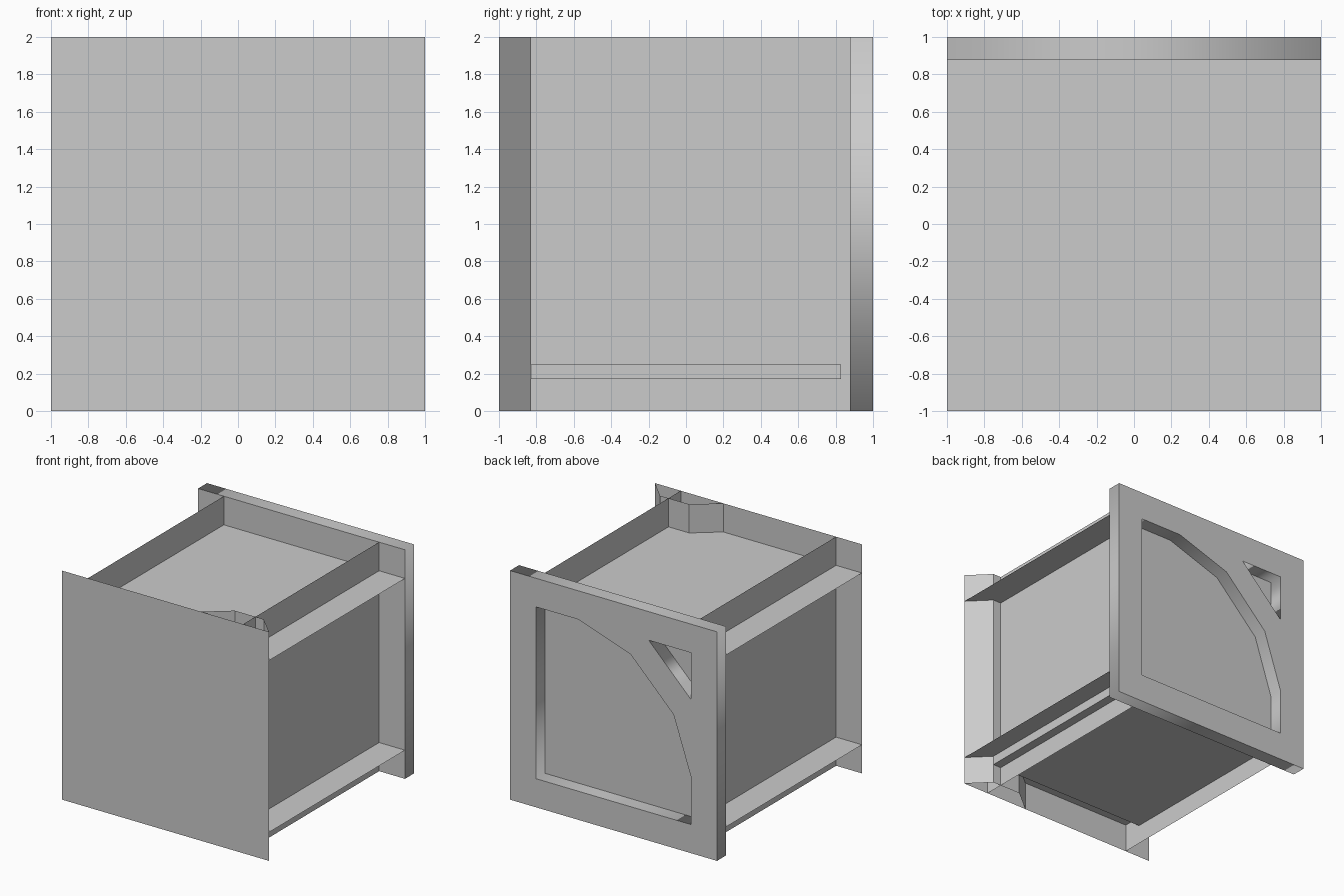
import bpy
from math import pi
from mathutils import Matrix

cube = bpy.data.objects.get("Cube")
if cube:
    bpy.data.objects.remove(cube, do_unlink=True)

OUT, IN, LIP, ARC = 1.0, 0.75, 0.83, 0.34   # half sizes shared by the parts
BACK = 0.876                                # inner side of the back plate

grey = bpy.data.materials.new("plain grey")
grey.use_nodes = True
colour = (0.6, 0.6, 0.6, 1)
grey.diffuse_color = colour
bsdf = next(n for n in grey.node_tree.nodes if n.type == "BSDF_PRINCIPLED")
bsdf.inputs["Base Color"].default_value = colour


def add_mesh(name, verts, faces):
    mesh = bpy.data.meshes.new(name)
    mesh.from_pydata(verts, [], faces)
    return add_object(name, mesh)


def add_object(name, mesh):
    mesh.materials.clear()
    mesh.materials.append(grey)
    obj = bpy.data.objects.new(name, mesh)
    bpy.context.scene.collection.objects.link(obj)
    return obj


def wall(name, path, low=0, high=2):
    """Upright thin wall following a path of (x, y) points."""
    verts = [(x, y, z) for x, y in path for z in (low, high)]
    faces = [(2 * i, 2 * i + 2, 2 * i + 3, 2 * i + 1) for i in range(len(path) - 1)]
    return add_mesh(name, verts, faces)


def shelf(name, z, x, y0, y1):
    """Level thin sheet centred on x."""
    verts = [(-x, y0, z), (x, y0, z), (x, y1, z), (-x, y1, z)]
    return add_mesh(name, verts, [(0, 1, 2, 3)])


def outline_plate(name, outlines, thickness):
    """Flat plate from an outer outline and its holes, in x and z."""
    curve = bpy.data.curves.new(name, "CURVE")
    curve.dimensions = "2D"
    curve.fill_mode = "BOTH"
    curve.extrude = thickness / 2
    for points in outlines:
        spline = curve.splines.new("POLY")
        spline.points.add(len(points) - 1)
        for p, (x, z) in zip(spline.points, points):
            p.co = (x, z, 0, 1)
        spline.use_cyclic_u = True
    temp = bpy.data.objects.new(name, curve)
    bpy.context.scene.collection.objects.link(temp)
    bpy.context.view_layer.update()
    graph = bpy.context.evaluated_depsgraph_get()
    mesh = bpy.data.meshes.new_from_object(temp.evaluated_get(graph))
    bpy.data.objects.remove(temp, do_unlink=True)
    mesh.transform(Matrix.Translation((0, OUT - thickness / 2, 0))
                   @ Matrix.Rotation(pi / 2, 4, "X"))
    return add_object(name, mesh)


# Crossing sheets that form the recessed sides, top and floor
wall("left_panel", [(IN, -OUT), (IN, BACK)])
wall("right_panel", [(-IN, BACK), (-IN, -OUT)])
shelf("top_panel", 1 + IN, OUT, -OUT, BACK)
shelf("bottom_panel", 1 - IN, OUT, -OUT, BACK)

# Front sheet
wall("front_panel", [(-OUT, -OUT), (OUT, -OUT)])

# Hollow corner post behind the front sheet
wall("corner_post", [(OUT, -OUT), (LIP, -LIP), (0.55, -LIP), (ARC, -OUT)])

# Floor slab whose rim pokes out below the ledges
wall("floor_slab_rim", [(-LIP, -LIP), (LIP, -LIP), (LIP, LIP), (-LIP, LIP), (-LIP, -LIP)],
     1 - LIP, 1 - IN)
shelf("floor_slab_underside", 1 - LIP, LIP, -LIP, LIP)

# Back frame with a curved corner brace
frame = [(-OUT, 0), (OUT, 0), (OUT, 2), (-OUT, 2)]
window = [(IN, 1 - IN), (IN, 1 + IN), (ARC, 1 + IN), (-0.165, 1.58),
          (-0.58, 1.165), (-IN, 1 - ARC), (-IN, 1 - IN)]
gap = [(-ARC, 1 + IN), (-IN, 1 + IN), (-IN, 1 + ARC)]
outline_plate("back_frame", [frame, window, gap], OUT - BACK)
wall("back_panel", [(IN, BACK), (-IN, BACK)], 1 - IN, 1 + IN)
